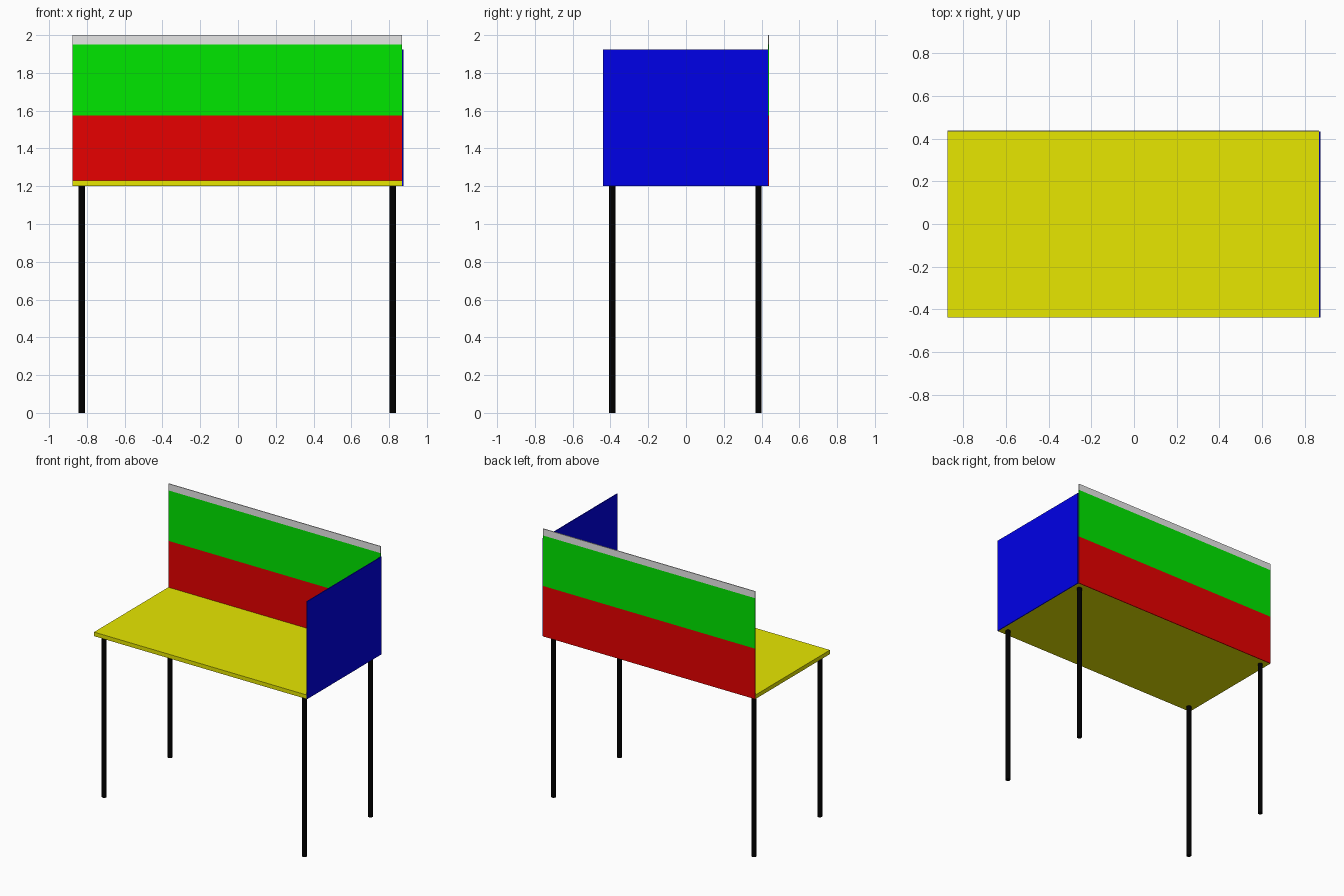
import bpy

cube = bpy.data.objects.get("Cube")
if cube:
    bpy.data.objects.remove(cube, do_unlink=True)


def material(name, rgb):
    m = bpy.data.materials.new(name)
    m.use_nodes = True
    m.diffuse_color = (*rgb, 1)
    m.node_tree.nodes["Principled BSDF"].inputs["Base Color"].default_value = (*rgb, 1)
    return m


yellow = material("yellow", (0.8, 0.8, 0.0))
red = material("red", (0.8, 0.0, 0.0))
green = material("green", (0.0, 0.8, 0.0))
blue = material("blue", (0.0, 0.0, 0.8))
grey = material("light grey", (0.8, 0.8, 0.8))
black = material("black", (0.0, 0.0, 0.0))


def box(name, lo, hi, mat):
    """Box spanning two opposite corners."""
    bpy.ops.mesh.primitive_cube_add(size=1, location=[(a + b) / 2 for a, b in zip(lo, hi)])
    ob = bpy.context.object
    ob.name = name
    ob.scale = [b - a for a, b in zip(lo, hi)]
    bpy.ops.object.transform_apply(location=False, rotation=False, scale=True)
    ob.data.materials.append(mat)
    return ob


X0, X1, XP = -0.876, 0.869, 0.876    # desk left edge, right edge, outside of side panel
Y0, Y1, YP = -0.439, 0.433, 0.439    # desk front edge, back edge, outside of back panel
Z = 1.2                              # underside of the desk

# Desk top and side screen
box("desk_top", (X0, Y0, Z), (X1, Y1, 1.23), yellow)
box("side_screen", (X1, Y0, Z), (XP, Y1, 1.925), blue)

# Back screen in three stacked bands
bands = [("back_screen_lower", Z, 1.575, red),
         ("back_screen_upper", 1.575, 1.95, green),
         ("back_screen_trim", 1.95, 2.0, grey)]
for name, z0, z1, mat in bands:
    box(name, (X0, Y1, z0), (X1, YP, z1), mat)

# Four round legs, set in from the corners
inset = 0.049
for side, x in (("right", X0 + inset), ("left", X1 - inset)):
    for end, y in (("front", Y0 + inset), ("back", Y1 - inset)):
        bpy.ops.mesh.primitive_cylinder_add(vertices=32, radius=0.017, depth=Z,
                                            location=(x, y, Z / 2))
        leg = bpy.context.object
        leg.name = f"{end}_{side}_leg"
        leg.data.materials.append(black)
        bpy.ops.object.shade_smooth_by_angle()
